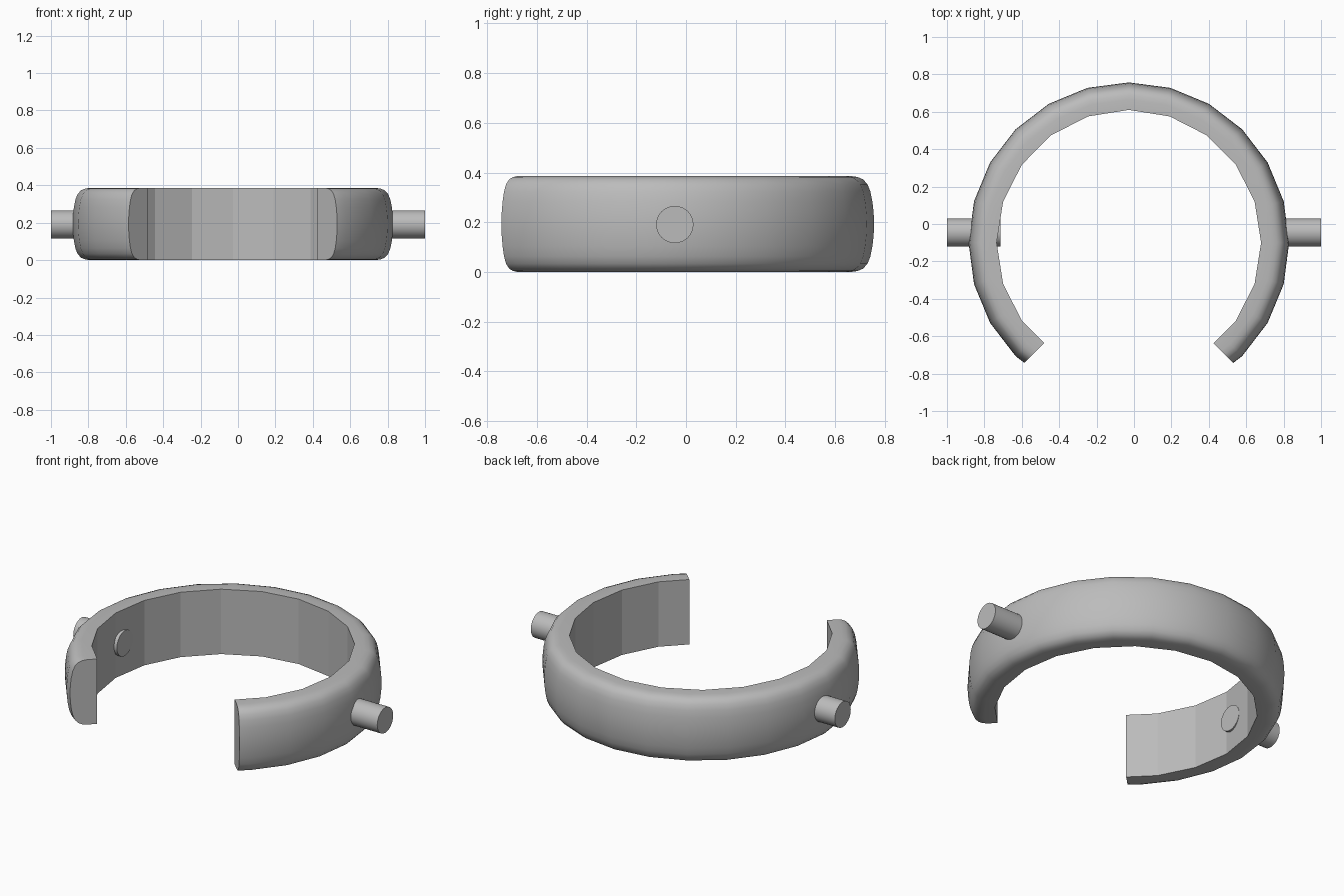
import bpy, bmesh
from math import cos, sin, pi
from mathutils import Matrix, Vector

cube = bpy.data.objects.get("Cube")
if cube:
    bpy.data.objects.remove(cube, do_unlink=True)

CENTRE = Vector((-0.0275, -0.1, 0.193))   # centre of the ring
HALF = 0.193                              # half the ring's height

grey = bpy.data.materials.new("grey")
grey.use_nodes = True
grey.diffuse_color = (0.5, 0.5, 0.5, 1)
grey.node_tree.nodes["Principled BSDF"].inputs["Base Color"].default_value = (0.5, 0.5, 0.5, 1)


def add(name, bm, smooth=False):
    bmesh.ops.recalc_face_normals(bm, faces=bm.faces)
    for f in bm.faces:
        f.smooth = smooth
    mesh = bpy.data.meshes.new(name)
    bm.to_mesh(mesh)
    bm.free()
    mesh.materials.append(grey)
    ob = bpy.data.objects.new(name, mesh)
    bpy.context.scene.collection.objects.link(ob)
    return ob


def prism(name, outline, z0, z1):
    bm = bmesh.new()
    face = bm.faces.new([bm.verts.new((x, y, z0)) for x, y in outline])
    out = bmesh.ops.extrude_face_region(bm, geom=[face])["geom"]
    verts = [v for v in out if isinstance(v, bmesh.types.BMVert)]
    bmesh.ops.translate(bm, verts=verts, vec=(0, 0, z1 - z0))
    return add(name, bm)


def cut(target, cutter):
    mod = target.modifiers.new("cut", 'BOOLEAN')
    mod.operation = 'DIFFERENCE'
    mod.solver = 'EXACT'
    mod.object = cutter
    bpy.context.view_layer.objects.active = target
    bpy.ops.object.modifier_apply(modifier=mod.name)
    bpy.data.objects.remove(cutter, do_unlink=True)


# Ring body: a rounded band profile turned in 24 steps
half = [(0.62, HALF), (0.765, HALF), (0.79, 0.189), (0.812, 0.18), (0.83, 0.16),
        (0.842, 0.13), (0.85, 0.09), (0.855, 0.045)]
profile = half + [(0.857, 0)] + [(r, -z) for r, z in reversed(half)]
bm = bmesh.new()
rings = []
for i in range(24):
    a = 2 * pi * i / 24
    rings.append([bm.verts.new(CENTRE + Vector((r * cos(a), r * sin(a), z)))
                  for r, z in profile])
for i, ring in enumerate(rings):
    after = rings[(i + 1) % len(rings)]
    for j in range(len(profile)):
        k = (j + 1) % len(profile)
        bm.faces.new((ring[j], after[j], after[k], ring[k]))
band = add("ring_band", bm, smooth=True)

# Faceted bore with 20 sides
steps = [2 * pi * i / 20 for i in range(20)]
bore = [(CENTRE.x + 0.707 * cos(a), CENTRE.y + 0.71 * sin(a)) for a in steps]
cut(band, prism("bore_cutter", bore, -1, 1))

# Wedge opening at the front
cx, cy = CENTRE.x, -0.185
cut(band, prism("opening_cutter", [(cx, cy), (cx - 1, cy - 1), (cx + 1, cy - 1)], -1, 1))


# Side pins
def pin(name, x0, x1):
    bm = bmesh.new()
    place = Matrix.Translation(((x0 + x1) / 2, -0.045, 0.191)) @ Matrix.Rotation(pi / 2, 4, 'Y')
    bmesh.ops.create_cone(bm, cap_ends=True, segments=32, radius1=0.075, radius2=0.075,
                          depth=abs(x1 - x0), matrix=place)
    ob = add(name, bm, smooth=True)
    for p in ob.data.polygons:
        p.use_smooth = len(p.vertices) == 4


pin("left_pin", 0.75, 1)
pin("right_pin", -1, -0.713)
